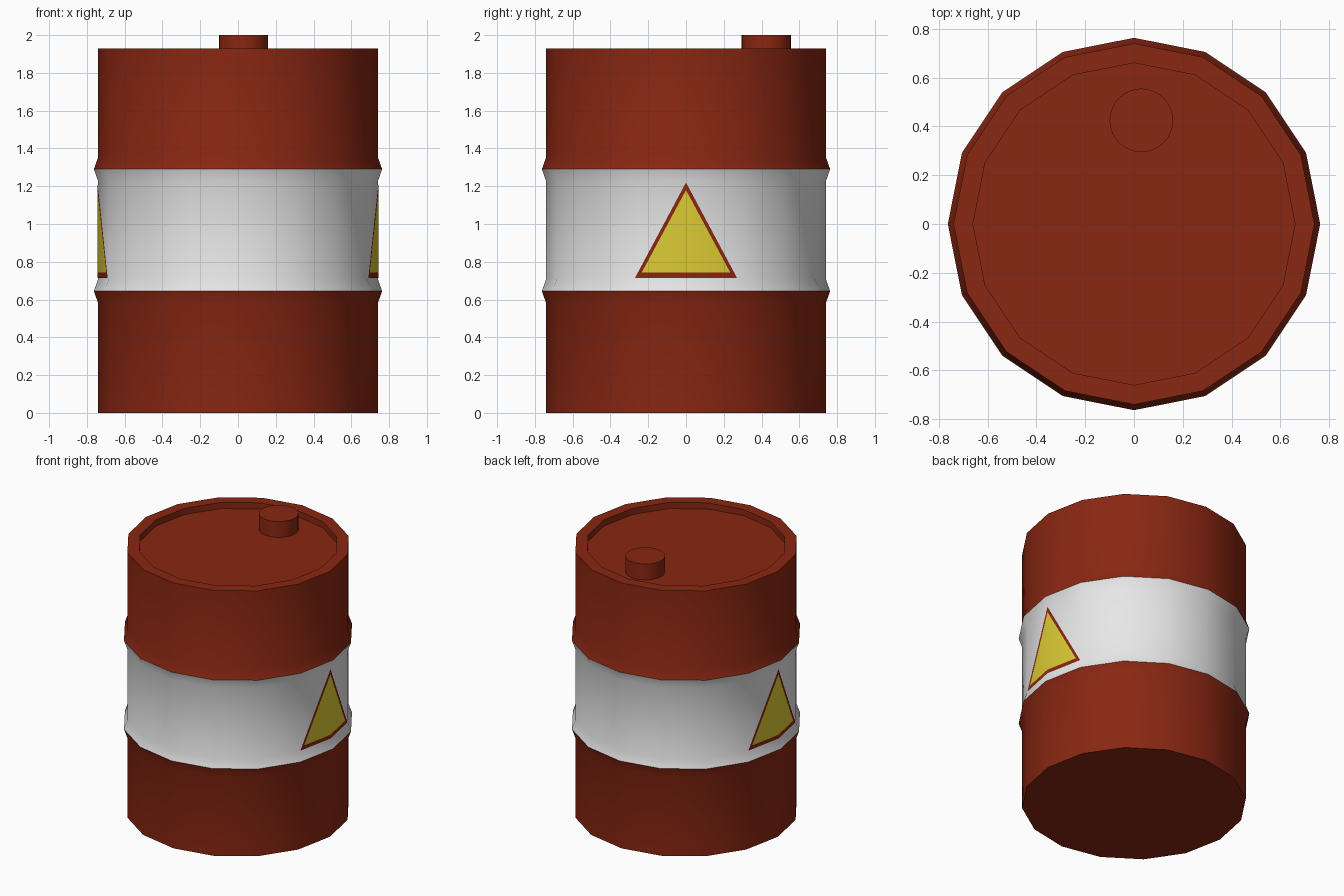
import bpy, bmesh, math

if "Cube" in bpy.data.objects:
    bpy.data.objects.remove(bpy.data.objects["Cube"])


def material(name, rgb):
    m = bpy.data.materials.new(name)
    m.diffuse_color = (*rgb, 1)
    m.use_nodes = True
    m.node_tree.nodes["Principled BSDF"].inputs["Base Color"].default_value = m.diffuse_color
    return m


red = material("rust red", (0.25, 0.02, 0.006))
white = material("band white", (0.8, 0.8, 0.8))
yellow = material("warning yellow", (0.72, 0.6, 0.034))


def finish(name, bm, mats):
    me = bpy.data.meshes.new(name)
    bm.to_mesh(me)
    bm.free()
    ob = bpy.data.objects.new(name, me)
    bpy.context.collection.objects.link(ob)
    for m in mats:
        me.materials.append(m)
    return ob


def smooth(ob):
    bpy.ops.object.select_all(action='DESELECT')
    ob.select_set(True)
    bpy.context.view_layer.objects.active = ob
    bpy.ops.object.shade_smooth_by_angle(angle=math.radians(30))


def lathe(name, profile, sides, mats, centre=(0, 0)):
    """Revolve an (r, z) profile and close both ends with flat caps."""
    bm = bmesh.new()
    rings = []
    for r, z in profile:
        rings.append([bm.verts.new((centre[0] + r * math.cos(2 * math.pi * i / sides),
                                    centre[1] + r * math.sin(2 * math.pi * i / sides), z))
                      for i in range(sides)])
    for a, b in zip(rings, rings[1:]):
        for i in range(sides):
            j = (i + 1) % sides
            bm.faces.new((a[i], a[j], b[j], b[i]))
    bm.faces.new(rings[0][::-1])
    bm.faces.new(rings[-1])
    return finish(name, bm, mats)


# Barrel body: two ribs, raised rim and sunken lid
R, RIB, TOP = 0.74, 0.763, 1.93
LOW, HIGH = 0.645, 1.29
profile = [(R, 0), (R, 0.58), (RIB, LOW), (R, 0.71), (R, 1.225), (RIB, HIGH),
           (R, 1.355), (R, TOP), (0.66, TOP), (0.66, 1.885)]
barrel = lathe("barrel_body", profile, 16, [red, white])
# White band between the ribs
for p in barrel.data.polygons:
    p.material_index = int(LOW < p.center.z < HIGH and p.center.xy.length > 0.5)
smooth(barrel)

# Filler cap
smooth(lathe("filler_cap", [(0.13, 1.88), (0.13, 2.0)], 32, [red], (0.03, 0.425)))

# Warning triangles, folded over the barrel corner on both sides
SLOPE = math.tan(math.radians(11.25))


def warning_sign(name, side):
    bm = bmesh.new()

    def pt(y, z):
        return bm.verts.new((side * (R + 0.004 - abs(y) * SLOPE), y, z))

    for s in (-1, 1):
        outer = [pt(0, 0.715), pt(s * 0.27, 0.715), pt(0, 1.22)]
        inner = [pt(0, 0.742), pt(s * 0.235, 0.742), pt(0, 1.18)]
        faces = [bm.faces.new(inner)]
        for i in (0, 1):
            faces.append(bm.faces.new((outer[i], outer[i + 1], inner[i + 1], inner[i])))
        for f in faces[1:]:
            f.material_index = 1
        for f in faces:
            f.normal_update()
            if f.normal.x * side < 0:
                f.normal_flip()
    bmesh.ops.remove_doubles(bm, verts=bm.verts, dist=1e-5)
    return finish(name, bm, [yellow, red])


smooth(warning_sign("warning_sign_right", 1))
smooth(warning_sign("warning_sign_left", -1))
